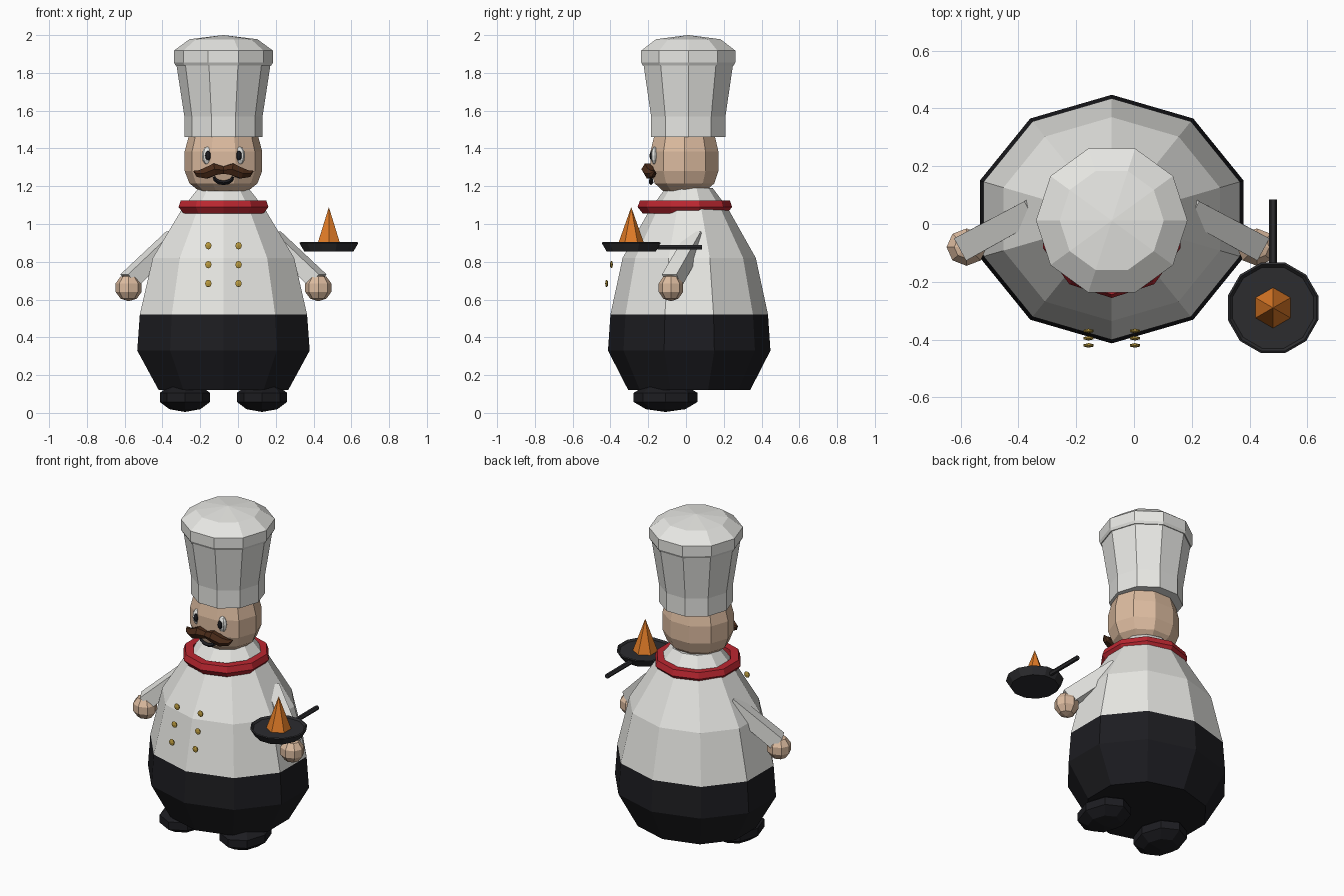
import bpy, bmesh
from math import sin, cos, pi, radians
from mathutils import Vector

if "Cube" in bpy.data.objects:
    bpy.data.objects.remove(bpy.data.objects["Cube"])

CX = -0.077  # symmetry plane of the figure


def mat(name, rgb):
    m = bpy.data.materials.new(name)
    m.diffuse_color = (*rgb, 1)
    m.use_nodes = True
    m.node_tree.nodes["Principled BSDF"].inputs["Base Color"].default_value = m.diffuse_color
    return m


WHITE = mat("white", (0.8, 0.8, 0.77))
BLACK = mat("black", (0.012, 0.012, 0.015))
IRON = mat("iron", (0.025, 0.025, 0.028))
SKIN = mat("skin", (0.72, 0.5, 0.35))
RED = mat("red", (0.5, 0.02, 0.03))
BROWN = mat("brown", (0.07, 0.025, 0.01))
GOLD = mat("gold", (0.5, 0.33, 0.05))
ORANGE = mat("orange", (0.75, 0.2, 0.02))


def finish(name, bm, m):
    bmesh.ops.recalc_face_normals(bm, faces=bm.faces)
    me = bpy.data.meshes.new(name)
    bm.to_mesh(me)
    bm.free()
    ob = bpy.data.objects.new(name, me)
    bpy.context.collection.objects.link(ob)
    me.materials.append(m)
    return ob


def skin(name, rings, m, closed=False):
    """Bridge a list of point rings; cap the ends unless closed."""
    bm = bmesh.new()
    vs = [[bm.verts.new(p) for p in r] for r in rings]
    n = len(vs[0])
    pairs = list(zip(vs, vs[1:])) + ([(vs[-1], vs[0])] if closed else [])
    for a, b in pairs:
        for i in range(n):
            j = (i + 1) % n
            bm.faces.new((a[i], a[j], b[j], b[i]))
    if not closed:
        bm.faces.new(vs[0])
        bm.faces.new(vs[-1])
    return finish(name, bm, m)


def lathe(name, prof, m, c=(CX, 0), n=10, phase=0, sx=1, sy=1, closed=False):
    """Profile of (radius, z) turned about a vertical axis."""
    rings = [[(c[0] + r * sx * cos(2 * pi * i / n + phase),
               c[1] + r * sy * sin(2 * pi * i / n + phase), z)
              for i in range(n)] for r, z in prof]
    return skin(name, rings, m, closed)


def ball(name, c, r, m, u=8, v=5):
    bm = bmesh.new()
    bmesh.ops.create_uvsphere(bm, u_segments=u, v_segments=v, radius=1)
    bmesh.ops.scale(bm, vec=r, verts=bm.verts)
    bmesh.ops.translate(bm, vec=c, verts=bm.verts)
    return finish(name, bm, m)


def tube(name, pts, radii, m, n=6, phase=0):
    """Tapered tube through points."""
    pts = [Vector(p) for p in pts]
    rings = []
    for i, p in enumerate(pts):
        d = (pts[min(i + 1, len(pts) - 1)] - pts[max(i - 1, 0)]).normalized()
        side = d.cross(Vector((0, 0, 1))).normalized()
        up = side.cross(d)
        rings.append([p + radii[i] * (side * cos(2 * pi * k / n + phase)
                                      + up * sin(2 * pi * k / n + phase))
                      for k in range(n)])
    return skin(name, rings, m)


# Body: ten-sided egg, black trousers below and white jacket above
body = dict(c=(CX, 0.017), phase=pi / 2, sx=0.48, sy=0.43)
lathe("trousers", [(0.75, 0.12), (1.0, 0.33), (0.97, 0.52)], BLACK, **body)
lathe("jacket", [(0.97, 0.52), (0.82, 0.82), (0.48, 1.08), (0.29, 1.19)],
      WHITE, **body)

# Neckerchief ring
lathe("neckerchief", [(0.19, 1.07), (0.222, 1.055), (0.25, 1.09),
                      (0.238, 1.125), (0.19, 1.125)], RED,
      c=(CX, -0.006), phase=pi / 2, closed=True)

# Head
lathe("head", [(0.13, 1.175), (0.18, 1.215), (0.205, 1.28), (0.205, 1.385),
               (0.185, 1.46), (0.12, 1.5)], SKIN, c=(CX, -0.008), sy=0.92)

# Hat: flared band and puffed cap
lathe("hat_band", [(0.207, 1.46), (0.207, 1.57), (0.25, 1.85)], WHITE,
      c=(CX, 0.012))
lathe("hat_top", [(0.254, 1.84), (0.262, 1.855), (0.262, 1.918),
                  (0.18, 1.978), (0.003, 2.0)], WHITE, c=(CX, 0.012))

# Paired parts
for s, side in ((-1, "right"), (1, "left")):
    def at(dx, y, z):
        return (CX + s * dx, y, z)

    ball("eye_" + side, at(0.085, -0.165, 1.362), (0.03, 0.022, 0.048), WHITE, 8, 6)
    ball("pupil_" + side, at(0.082, -0.181, 1.362), (0.016, 0.012, 0.026), BLACK, 8, 6)
    tube("moustache_" + side,
         [at(0, -0.195, 1.285), at(0.045, -0.2, 1.29), at(0.095, -0.19, 1.268),
          at(0.135, -0.175, 1.266), at(0.157, -0.165, 1.28)],
         [0.022, 0.036, 0.032, 0.02, 0.003], BROWN)
    tube("arm_" + side, [at(0.26, 0.055, 0.93), at(0.5, -0.075, 0.7)],
         [0.058, 0.062], WHITE, 4, pi / 4)
    ball("hand_" + side, at(0.502, -0.08, 0.663), (0.073, 0.068, 0.072), SKIN)
    ball("shoe_" + side, at(0.204, -0.108, 0.082), (0.14, 0.178, 0.077), BLACK, 8, 5)
    for k in range(3):
        ball(f"button_{side}_{k}", at(0.08, -0.37 - 0.025 * k, 0.885 - 0.1 * k),
             (0.02, 0.008, 0.02), GOLD, 6, 4)

# Mouth: small arc under the moustache
tube("mouth", [(CX + 0.05 * cos(a), -0.185, 1.25 + 0.032 * sin(a))
               for a in [radians(180 + 30 * i) for i in range(7)]],
     [0.006, 0.01, 0.012, 0.012, 0.012, 0.01, 0.006], BLACK, 4)

# Frying pan, handle and the cone on it
PAN = (0.481, -0.29)
lathe("pan", [(0.135, 0.855), (0.162, 0.9), (0.155, 0.904), (0.145, 0.893)],
      IRON, c=PAN, n=12, phase=pi / 12)
tube("pan_handle", [(PAN[0], -0.15, 0.877), (PAN[0], 0.085, 0.877)],
     [0.014, 0.014], IRON)
lathe("flame_cone", [(0.071, 0.89), (0.001, 1.087)], ORANGE, c=PAN, n=6,
      phase=pi / 2)
